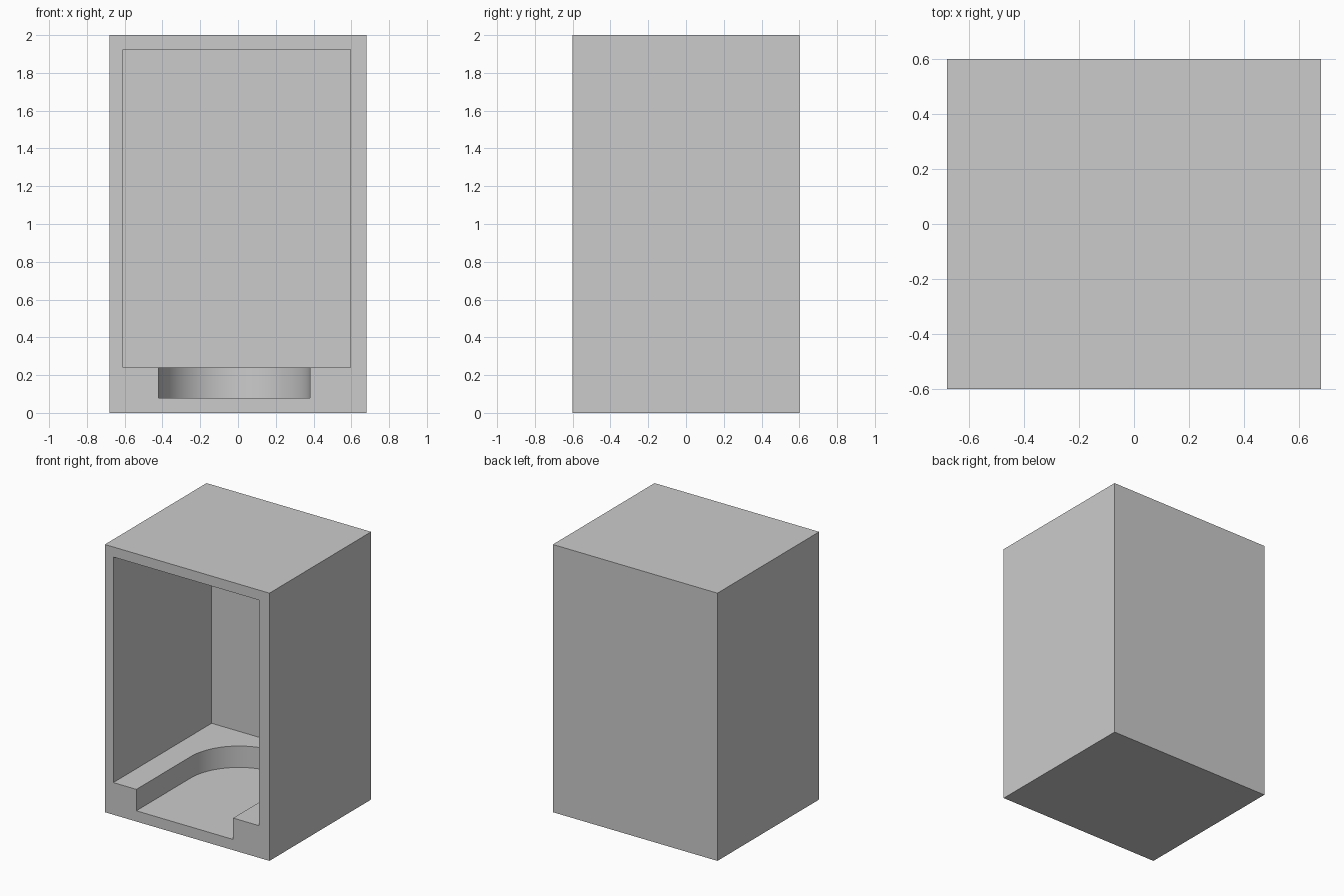
import bpy, bmesh, math

if "Cube" in bpy.data.objects:
    bpy.data.objects.remove(bpy.data.objects["Cube"], do_unlink=True)

# Plain grey material
grey = bpy.data.materials.new("light grey")
grey.use_nodes = True
colour = (0.6, 0.6, 0.6, 1)
grey.diffuse_color = colour
grey.node_tree.nodes["Principled BSDF"].inputs["Base Color"].default_value = colour


def prism(name, outline, z0, z1):
    """Extrude an xy outline from z0 up to z1."""
    bm = bmesh.new()
    base = bm.faces.new([bm.verts.new((x, y, z0)) for x, y in outline])
    top = bmesh.ops.extrude_face_region(bm, geom=[base])["geom"]
    verts = [v for v in top if isinstance(v, bmesh.types.BMVert)]
    bmesh.ops.translate(bm, verts=verts, vec=(0, 0, z1 - z0))
    bmesh.ops.recalc_face_normals(bm, faces=bm.faces)
    mesh = bpy.data.meshes.new(name)
    bm.to_mesh(mesh)
    bm.free()
    mesh.materials.append(grey)
    obj = bpy.data.objects.new(name, mesh)
    bpy.context.collection.objects.link(obj)
    return obj


def rect(x0, x1, y0, y1):
    return [(x0, y0), (x1, y0), (x1, y1), (x0, y1)]


def cut(target, cutter):
    """Subtract the cutter, apply the result and discard the cutter."""
    cutter.hide_render = True
    mod = target.modifiers.new(cutter.name, "BOOLEAN")
    mod.operation = "DIFFERENCE"
    mod.solver = "EXACT"
    mod.object = cutter
    bpy.context.view_layer.objects.active = target
    bpy.ops.object.modifier_apply(modifier=mod.name)
    bpy.data.objects.remove(cutter, do_unlink=True)


# Outer housing
housing = prism("housing", rect(-0.68, 0.68, -0.6, 0.6), 0, 2)

# Main compartment, open at the front
cut(housing, prism("compartment_cutter", rect(-0.61, 0.595, -0.8, 0.56), 0.24, 1.925))

# Round-ended recess in the floor, open at the front
cx, cy, radius, steps = -0.02, 0.04, 0.4, 48
arc = [(cx + radius * math.cos(math.pi * i / steps),
        cy + radius * math.sin(math.pi * i / steps)) for i in range(steps + 1)]
recess = [(cx - radius, -0.8), (cx + radius, -0.8)] + arc
cut(housing, prism("recess_cutter", recess, 0.08, 0.4))

# Smooth the curved wall, keep the corners crisp
bpy.ops.object.select_all(action="DESELECT")
housing.select_set(True)
bpy.context.view_layer.objects.active = housing
bpy.ops.object.shade_smooth_by_angle(angle=math.radians(30))
